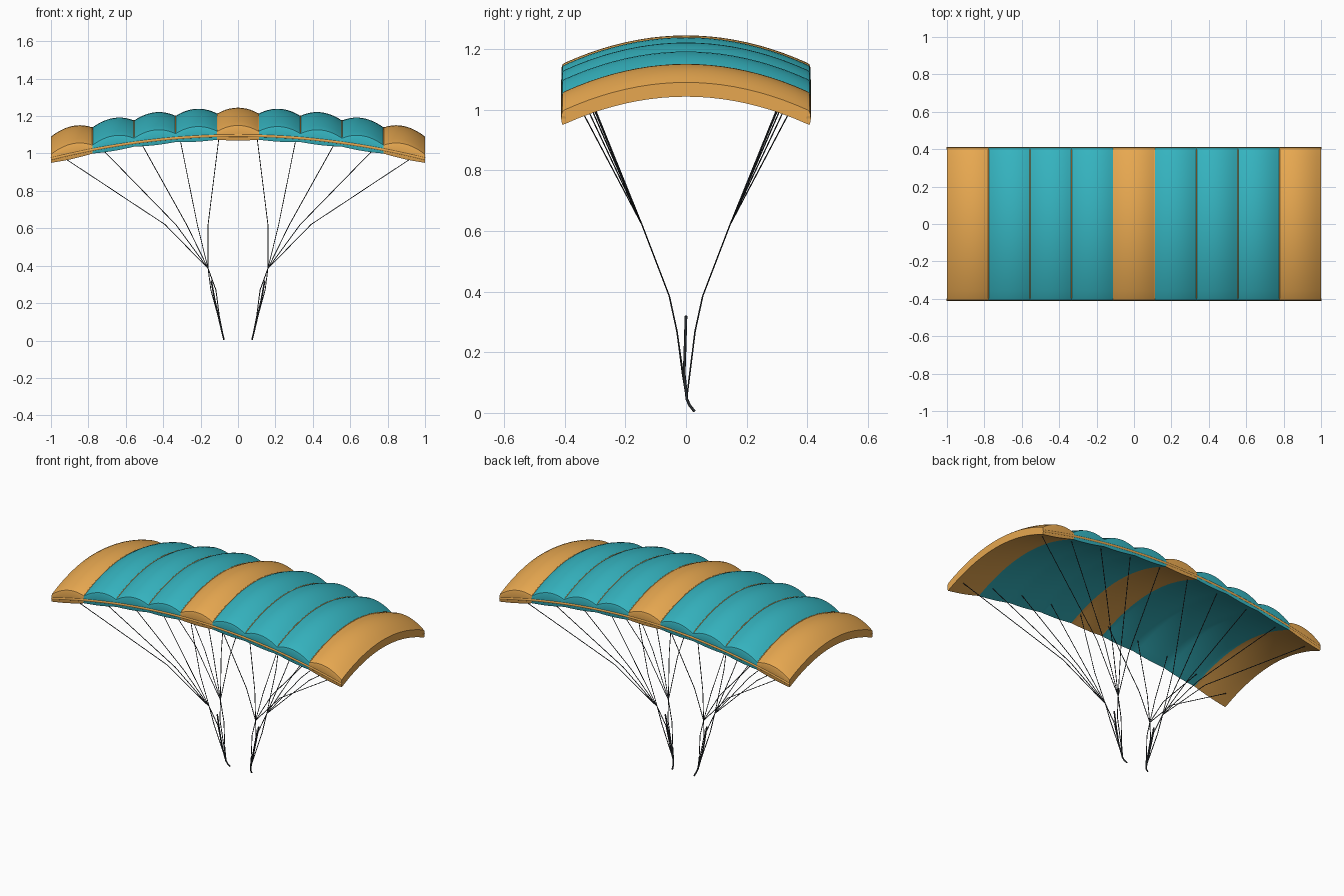
import bpy, bmesh, math

if "Cube" in bpy.data.objects:
    bpy.data.objects.remove(bpy.data.objects["Cube"])

CELLS, STEPS = 9, 10
W = 2 / CELLS


def material(name, color):
    m = bpy.data.materials.new(name)
    m.diffuse_color = (*color, 1)
    m.use_nodes = True
    m.node_tree.nodes["Principled BSDF"].inputs["Base Color"].default_value = m.diffuse_color
    return m


ORANGE = material("orange_cloth", (0.80, 0.39, 0.08))
TEAL = material("teal_cloth", (0.035, 0.45, 0.52))
DARK = material("dark_line", (0.03, 0.035, 0.04))


def drop(x, y):
    return 0.125 * x * x + 0.565 * y * y


def top_z(x, y, t=0):
    return 1.215 - drop(x, y) + 0.03 * (1 - (2 * t - 1) ** 2 if t else 0)


def bottom_z(x, y, t=0):
    return 1.168 - drop(x, y) - 0.006 * math.sin(math.pi * t)


def tubes(name, paths, radius, mat, res=1):
    cu = bpy.data.curves.new(name, 'CURVE')
    cu.dimensions = '3D'
    cu.bevel_depth = radius
    cu.bevel_resolution = res
    cu.use_fill_caps = True
    for path in paths:
        sp = cu.splines.new('POLY')
        sp.points.add(len(path) - 1)
        for p, co in zip(sp.points, path):
            p.co = (*co, 1)
    cu.materials.append(mat)
    ob = bpy.data.objects.new(name, cu)
    bpy.context.collection.objects.link(ob)
    return ob


# Canopy: closed chord profile lofted across nine inflated cells
bm = bmesh.new()
ys = [-0.398 + 0.796 * j / 20 for j in range(21)]
rings = []
for i in range(CELLS * STEPS + 1):
    x = -1 + W * i / STEPS
    t = (i % STEPS) / STEPS
    ring = [(y, top_z(x, y, t)) for y in ys]
    zt, zb = top_z(x, 0.41, t), bottom_z(x, 0.41, t)
    nose = [(0.407, zt), (0.41, zt - 0.01), (0.41, zb + 0.01), (0.407, zb + 0.002)]
    ring += nose
    ring += [(y, bottom_z(x, y, t)) for y in reversed(ys)]
    ring += [(-y, z) for y, z in reversed(nose)]
    rings.append([bm.verts.new((x, y, z)) for y, z in ring])
for i, (a, b) in enumerate(zip(rings, rings[1:])):
    for j in range(len(a)):
        k = (j + 1) % len(a)
        f = bm.faces.new((a[j], a[k], b[k], b[j]))
        f.material_index = 0 if (i // STEPS) in (0, 4, 8) else 1
bm.faces.new(rings[0])
bm.faces.new(rings[-1])
bmesh.ops.recalc_face_normals(bm, faces=bm.faces)
mesh = bpy.data.meshes.new("canopy")
bm.to_mesh(mesh)
bm.free()
mesh.materials.append(ORANGE)
mesh.materials.append(TEAL)
canopy = bpy.data.objects.new("canopy", mesh)
bpy.context.collection.objects.link(canopy)
bpy.context.view_layer.objects.active = canopy
canopy.select_set(True)
bpy.ops.object.shade_smooth_by_angle(angle=math.radians(35))

# Edge tapes along the front and back, and seam tapes between cells
edges = [[(-1 + k / 20, y, 1.188 - drop(-1 + k / 20, y)) for k in range(41)] for y in (-0.404, 0.404)]
tubes("edge_tape", edges, 0.009, ORANGE, 2)
seams = [[(-1 + W * c, y, top_z(-1 + W * c, y)) for y in ys] for c in range(1, CELLS)]
tubes("seam_tape", seams, 0.003, ORANGE)

# Suspension lines: upper fans gather into four risers
upper, lower, straps = [], [], []
for sx in (-1, 1):
    for sy in (-1, 1):
        for k in range(5):
            x = 0.10 + 0.2125 * k
            mid = 0.16 + 0.0575 * k
            upper.append([(sx * x, sy * 0.34, bottom_z(x, 0.34)),
                          (sx * mid, sy * 0.145, 0.62),
                          (sx * 0.16, sy * 0.055, 0.385)])
        lower.append([(sx * 0.16, sy * 0.055, 0.385), (sx * 0.118, sy * 0.03, 0.27),
                      (sx * 0.10, sy * 0.012, 0.13), (sx * 0.083, 0.002, 0.045)])
        lower.append([(sx * 0.16, sy * 0.055, 0.385), (sx * 0.145, sy * 0.03, 0.27),
                      (sx * 0.083, 0.002, 0.045)])
    straps.append([(sx * 0.143, 0, 0.32), (sx * 0.125, -0.003, 0.22), (sx * 0.105, -0.006, 0.13),
                   (sx * 0.085, 0.003, 0.045), (sx * 0.08, 0.012, 0.025), (sx * 0.075, 0.028, 0.005)])
tubes("suspension_lines", upper, 0.0022, DARK)
tubes("riser_lines", lower, 0.0025, DARK)
tubes("harness_straps", straps, 0.0045, DARK)
